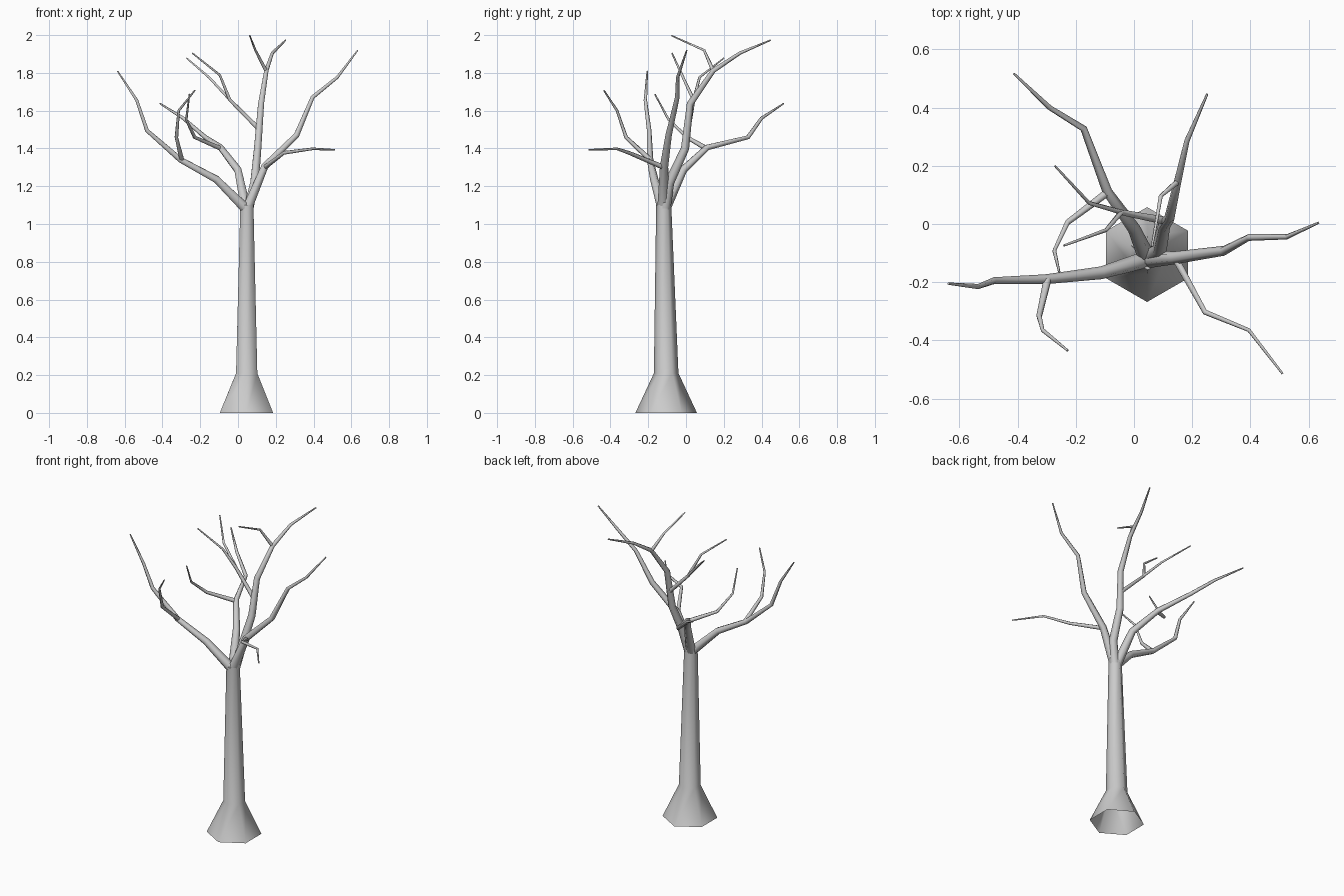
import bpy, bmesh
from math import cos, sin, pi
from mathutils import Vector

SIDES = 6


def limb(name, points, radii, cap_start=False, ref=(0, 1, 0)):
    """Tapered six-sided tube swept along a path, closed at the tip."""
    pts = [Vector(p) for p in points]
    bm = bmesh.new()
    u = Vector(ref)
    rings = []
    for i, p in enumerate(pts):
        t = Vector()
        if i > 0:
            t += (p - pts[i - 1]).normalized()
        if i < len(pts) - 1:
            t += (pts[i + 1] - p).normalized()
        t.normalize()
        u = (u - t * u.dot(t)).normalized()
        v = t.cross(u)
        rings.append([bm.verts.new(p + radii[i] * (u * cos(a) + v * sin(a)))
                      for a in (2 * pi * k / SIDES for k in range(SIDES))])
    for a, b in zip(rings, rings[1:]):
        for k in range(SIDES):
            n = (k + 1) % SIDES
            bm.faces.new((a[k], a[n], b[n], b[k]))
    bm.faces.new(rings[-1])
    if cap_start:
        bm.faces.new(rings[0][::-1])
    mesh = bpy.data.meshes.new(name)
    bm.to_mesh(mesh)
    bm.free()
    ob = bpy.data.objects.new(name, mesh)
    bpy.context.collection.objects.link(ob)
    bpy.ops.object.select_all(action='DESELECT')
    ob.select_set(True)
    bpy.context.view_layer.objects.active = ob
    bpy.ops.object.shade_smooth_by_angle(angle=pi / 2.9)
    return ob


# Trunk with flared foot, open underneath
limb("trunk",
     [(.045, -.105, 0), (.046, -.105, .21), (.047, -.118, 1.10)],
     [.163, .065, .040])

# Main boughs, all starting inside the top of the trunk
MAIN = [.030, .022, .017, .012, .009, .004]
limb("left_bough",
     [(.042, -.122, 1.08), (-.114, -.168, 1.236), (-.305, -.19, 1.34),
      (-.482, -.195, 1.495), (-.536, -.215, 1.655), (-.638, -.205, 1.81)], MAIN)
limb("back_bough",
     [(.042, -.112, 1.08), (0, -.016, 1.285), (-.092, .112, 1.405),
      (-.173, .328, 1.459), (-.29, .40, 1.56), (-.413, .517, 1.638)], MAIN)
limb("centre_bough",
     [(.055, -.112, 1.08), (.088, -.088, 1.22), (.104, -.005, 1.40),
      (.122, .022, 1.637), (.150, .145, 1.812), (.182, .286, 1.905),
      (.252, .447, 1.973)], [.030, .026, .022, .018, .013, .009, .004])
limb("right_bough",
     [(.048, -.122, 1.08), (.142, -.116, 1.305), (.31, -.092, 1.47),
      (.395, -.046, 1.671), (.526, -.044, 1.777), (.634, .004, 1.92)], MAIN)

# Side branches
SIDE = [.014, .010, .007, .004]
limb("left_side_branch",
     [(-.298, -.192, 1.342), (-.326, -.317, 1.459), (-.314, -.365, 1.60),
      (-.228, -.435, 1.708)], SIDE, True)
limb("back_side_branch",
     [(-.092, .108, 1.40), (-.229, .005, 1.459), (-.274, -.092, 1.552),
      (-.257, -.165, 1.688)], SIDE, True)
limb("right_side_branch",
     [(.142, -.118, 1.30), (.244, -.303, 1.377), (.395, -.365, 1.398),
      (.511, -.515, 1.393)], SIDE, True, (0, 0, 1))
limb("top_twig",
     [(.150, .145, 1.808), (.092, .096, 1.92), (.062, -.078, 1.998)],
     [.011, .007, .004], True)
limb("centre_side_branch",
     [(.114, .010, 1.50), (-.044, .040, 1.658), (-.096, -.021, 1.788),
      (-.241, -.074, 1.904)], SIDE, True)
limb("centre_side_twig",
     [(-.040, .040, 1.655), (-.154, .072, 1.777), (-.272, .20, 1.878)],
     [.009, .007, .004], True)
